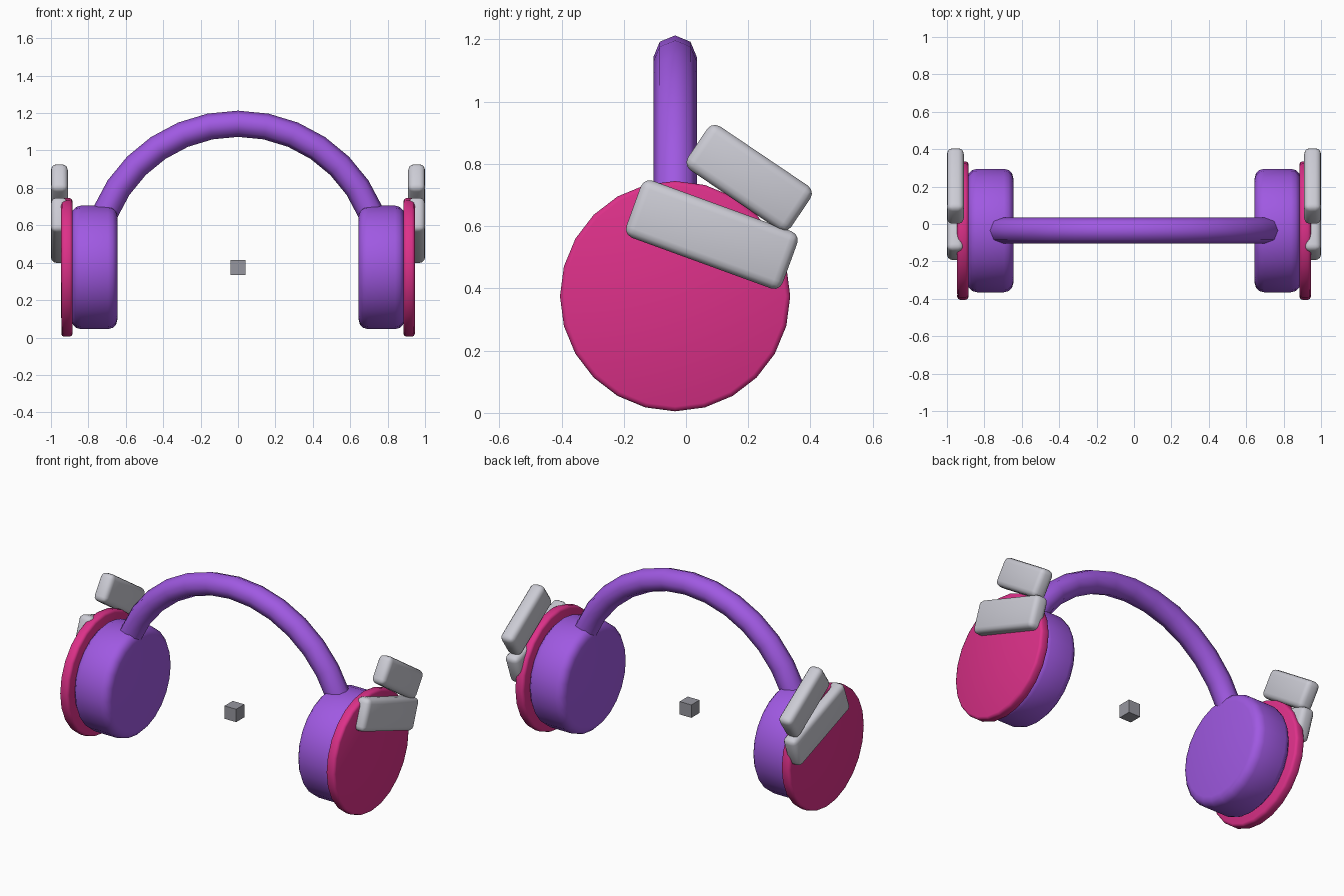
import bpy
import bmesh
import math
from mathutils import Matrix, Vector

cube = bpy.data.objects.get("Cube")
if cube:
    bpy.data.objects.remove(cube, do_unlink=True)

CY, CZ = -0.035, 0.375      # shared centre of cups, band and core


def material(name, rgb):
    m = bpy.data.materials.new(name)
    m.use_nodes = True
    m.diffuse_color = (*rgb, 1)
    bsdf = m.node_tree.nodes["Principled BSDF"]
    bsdf.inputs["Base Color"].default_value = (*rgb, 1)
    bsdf.inputs["Roughness"].default_value = 0.6
    return m


purple = material("purple", (0.35, 0.10, 0.76))
pink = material("pink", (0.72, 0.03, 0.25))
silver = material("silver", (0.60, 0.60, 0.66))
grey = material("grey", (0.31, 0.31, 0.35))


def finish(bm, name, mat, bevel=0, segments=3):
    bmesh.ops.recalc_face_normals(bm, faces=bm.faces)
    mesh = bpy.data.meshes.new(name)
    bm.to_mesh(mesh)
    bm.free()
    mesh.materials.append(mat)
    obj = bpy.data.objects.new(name, mesh)
    bpy.context.collection.objects.link(obj)
    bpy.ops.object.select_all(action="DESELECT")
    obj.select_set(True)
    bpy.context.view_layer.objects.active = obj
    if bevel:
        mod = obj.modifiers.new("bevel", "BEVEL")
        mod.width = bevel
        mod.segments = segments
        mod.limit_method = "ANGLE"
        mod.angle_limit = math.radians(40)
        bpy.ops.object.modifier_apply(modifier=mod.name)
    bpy.ops.object.shade_smooth_by_angle(angle=math.radians(50))
    return obj


def disc(name, x0, x1, radius, mat, bevel, segments):
    bm = bmesh.new()
    place = Matrix.Translation(((x0 + x1) / 2, CY, CZ)) @ Matrix.Rotation(math.pi / 2, 4, "Y")
    bmesh.ops.create_cone(bm, cap_ends=True, segments=24, radius1=radius, radius2=radius,
                          depth=abs(x1 - x0), matrix=place)
    finish(bm, name, mat, bevel, segments)


def block(name, centre, size, tilt, mat, bevel=0):
    bm = bmesh.new()
    place = (Matrix.Translation(centre) @ Matrix.Rotation(math.radians(tilt), 4, "X")
             @ Matrix.Diagonal((*size, 1)))
    bmesh.ops.create_cube(bm, size=1, matrix=place)
    finish(bm, name, mat, bevel)


# Ear cups, outer plates and tilted fins on both sides
for side, s in (("left", 1), ("right", -1)):
    disc(side + "_ear_cup", s * 0.645, s * 0.89, 0.33, purple, 0.05, 3)
    disc(side + "_outer_plate", s * 0.885, s * 0.945, 0.37, pink, 0.015, 2)
    block(side + "_lower_fin", (s * 0.955, 0.083, 0.573), (0.09, 0.535, 0.195), -20, silver, 0.03)
    block(side + "_upper_fin", (s * 0.955, 0.203, 0.755), (0.09, 0.40, 0.17), -34, silver, 0.03)

# Headband: an eight-sided tube swept over a half circle
bm = bmesh.new()
rings = []
for i in range(17):
    a = math.pi * i / 16
    out = Vector((math.cos(a), 0, math.sin(a)))
    ring = []
    for k in range(8):
        t = math.tau * k / 8
        p = out * (0.768 + 0.07 * math.cos(t)) + Vector((0, 0.07 * math.sin(t), 0))
        ring.append(bm.verts.new(p + Vector((0, CY, CZ))))
    rings.append(ring)
for a, b in zip(rings, rings[1:]):
    for k in range(8):
        n = (k + 1) % 8
        bm.faces.new((a[k], a[n], b[n], b[k]))
bm.faces.new(rings[0])
bm.faces.new(rings[-1])
finish(bm, "headband", purple)

# Small core between the cups
block("centre_core", (0, CY, CZ), (0.08, 0.08, 0.08), 0, grey)
